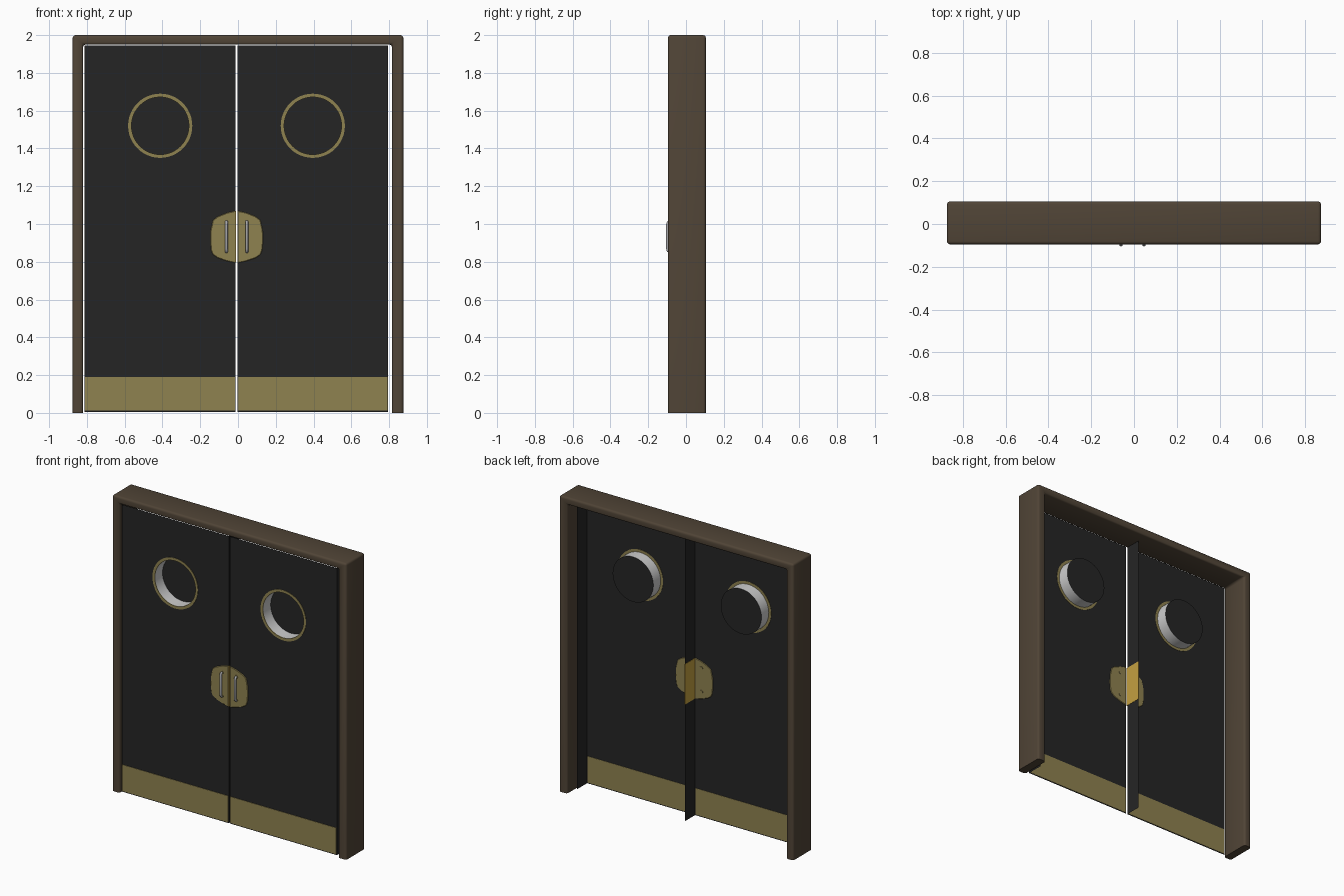
import bpy, bmesh, math
from mathutils import Matrix, Vector

if "Cube" in bpy.data.objects:
    bpy.data.objects.remove(bpy.data.objects["Cube"])


def material(name, rgb):
    lin = [(c / 255 / 12.92) if c < 11 else ((c / 255 + 0.055) / 1.055) ** 2.4 for c in rgb]
    m = bpy.data.materials.new(name)
    m.diffuse_color = (*lin, 1)
    m.use_nodes = True
    m.node_tree.nodes["Principled BSDF"].inputs["Base Color"].default_value = m.diffuse_color
    return m


WOOD = material("brown_wood", (80, 68, 54))
BLACK = material("black_panel", (37, 37, 37))
BRASS = material("dull_brass", (143, 130, 80))
GOLD = material("bright_gold", (196, 160, 64))
STEEL = material("steel", (165, 165, 168))
PALE = material("pale_window_rim", (205, 205, 205))

SKIN_Y = -0.08      # front sheet of the doors
BACK_Y = 0.03       # back edge of the door returns
MID = -0.007        # line where the doors meet


def finish(bm, name, mat, smooth=False):
    bmesh.ops.recalc_face_normals(bm, faces=bm.faces)
    me = bpy.data.meshes.new(name)
    bm.to_mesh(me)
    bm.free()
    ob = bpy.data.objects.new(name, me)
    bpy.context.collection.objects.link(ob)
    me.materials.append(mat)
    if smooth:
        bpy.ops.object.select_all(action='DESELECT')
        ob.select_set(True)
        bpy.context.view_layer.objects.active = ob
        bpy.ops.object.shade_smooth_by_angle(angle=math.radians(35))
    return ob


def prism(name, pts, y0, y1, mat, bevel=0, segs=2, smooth=False):
    """Extrude an x-z outline from y0 to y1, bevelling edges off the floor."""
    bm = bmesh.new()
    f = bm.faces.new([bm.verts.new((x, y0, z)) for x, z in pts])
    r = bmesh.ops.extrude_face_region(bm, geom=[f])
    bmesh.ops.translate(bm, vec=(0, y1 - y0, 0),
                        verts=[v for v in r["geom"] if isinstance(v, bmesh.types.BMVert)])
    if bevel:
        edges = [e for e in bm.edges if max(v.co.z for v in e.verts) > 0.001]
        bmesh.ops.bevel(bm, geom=edges, offset=bevel, segments=segs, profile=0.5, affect='EDGES')
    return finish(bm, name, mat, smooth)


def rect(x0, x1, z0, z1):
    return [(x0, z0), (x1, z0), (x1, z1), (x0, z1)]


def circle(cx, cz, r, n=48):
    return [(cx + r * math.cos(2 * math.pi * i / n), cz + r * math.sin(2 * math.pi * i / n))
            for i in range(n)]


def loop(bm, pts, y):
    vs = [bm.verts.new((x, y, z)) for x, z in pts]
    return [bm.edges.new((vs[i], vs[(i + 1) % len(vs)])) for i in range(len(vs))]


def bridged(name, rings, mat, cap=False):
    """Skin consecutive (outline, y) rings; cap closes the last."""
    bm = bmesh.new()
    vs = [[bm.verts.new((x, y, z)) for x, z in pts] for pts, y in rings]
    n = len(vs[0])
    for a, b in zip(vs, vs[1:]):
        for i in range(n):
            j = (i + 1) % n
            bm.faces.new((a[i], a[j], b[j], b[i]))
    if cap:
        bm.faces.new(vs[-1])
    return finish(bm, name, mat, True)


# Door frame: one upside-down U with rounded edges
prism("door_frame", [(-0.875, 0), (-0.82, 0), (-0.82, 1.95), (0.815, 1.95),
                     (0.815, 0), (0.875, 0), (0.875, 2), (-0.875, 2)],
      -0.095, 0.105, WOOD, 0.014, 3, True)


def door(side, x0, x1, wx, s):
    wz, r_out, r_in = 1.52, 0.17, 0.152
    # front sheet with a round hole
    bm = bmesh.new()
    edges = loop(bm, rect(x0, x1, 0.006, 1.945), SKIN_Y) + loop(bm, circle(wx, wz, r_in), SKIN_Y)
    bmesh.ops.triangle_fill(bm, edges=edges, use_beauty=True, use_dissolve=False,
                            normal=Vector((0, -1, 0)))
    finish(bm, side + "_door_panel", BLACK)
    # return along the right-hand edge of the door
    bm = bmesh.new()
    bm.faces.new([bm.verts.new((x1, y, z)) for y, z in rect(SKIN_Y, BACK_Y, 0.006, 1.945)])
    finish(bm, side + "_door_edge", BLACK)

    # round window: brass ring, pale rim and dark pane
    a, b = circle(wx, wz, r_out), circle(wx, wz, r_in)
    f, k = SKIN_Y - 0.003, SKIN_Y + 0.002
    bridged(side + "_window_ring", [(b, k), (a, k), (a, f), (b, f), (b, k)], BRASS)
    bridged(side + "_window_rim", [(b, SKIN_Y), (b, SKIN_Y + 0.08)], PALE)
    bm = bmesh.new()
    bm.faces.new([bm.verts.new((x, SKIN_Y + 0.08, z)) for x, z in b])
    finish(bm, side + "_window_pane", BLACK)

    # kick plate
    prism(side + "_kick_plate", rect(x0 + 0.003, x1 - 0.004, 0.012, 0.19), f, k, BRASS)

    # half of the shield-shaped handle plate
    half = [(0.004, 1.07), (0.05, 1.06), (0.1, 1.04), (0.126, 1.02), (0.138, 0.965),
            (0.14, 0.91), (0.135, 0.86), (0.126, 0.838), (0.1, 0.82), (0.05, 0.803), (0.004, 0.793)]
    prism(side + "_handle_plate", [(MID + s * x, z) for x, z in half],
          SKIN_Y - 0.005, SKIN_Y + 0.003, BRASS, 0.003, 1)

    # pull handle: bent rod
    hx = MID + s * 0.054
    cu = bpy.data.curves.new(side + "_pull_handle", 'CURVE')
    cu.dimensions = '3D'
    cu.bevel_depth = 0.0075
    cu.bevel_resolution = 3
    cu.use_fill_caps = True
    path = [(-0.076, 1.013), (-0.088, 1.013), (-0.095, 1.008), (-0.0975, 0.998),
            (-0.0975, 0.868), (-0.095, 0.858), (-0.088, 0.853), (-0.076, 0.853)]
    sp = cu.splines.new('POLY')
    sp.points.add(len(path) - 1)
    for p, (y, z) in zip(sp.points, path):
        p.co = (hx, y, z, 1)
    ob = bpy.data.objects.new(side + "_pull_handle", cu)
    bpy.context.collection.objects.link(ob)
    cu.materials.append(STEEL)
    # handle mounts, showing as bolt heads behind
    for i, z in enumerate((1.013, 0.853)):
        prism(f"{side}_handle_mount_{i}", circle(hx, z, 0.011, 16),
              SKIN_Y - 0.009, SKIN_Y + 0.006, BRASS)


door("left", -0.812, -0.012, -0.412, -1)
door("right", -0.003, 0.795, 0.396, 1)

# Gold latch plate wrapped on the meeting edge
prism("latch_edge_plate", rect(-0.014, -0.010, 0.795, 1.068), SKIN_Y - 0.003, BACK_Y + 0.001, GOLD)
